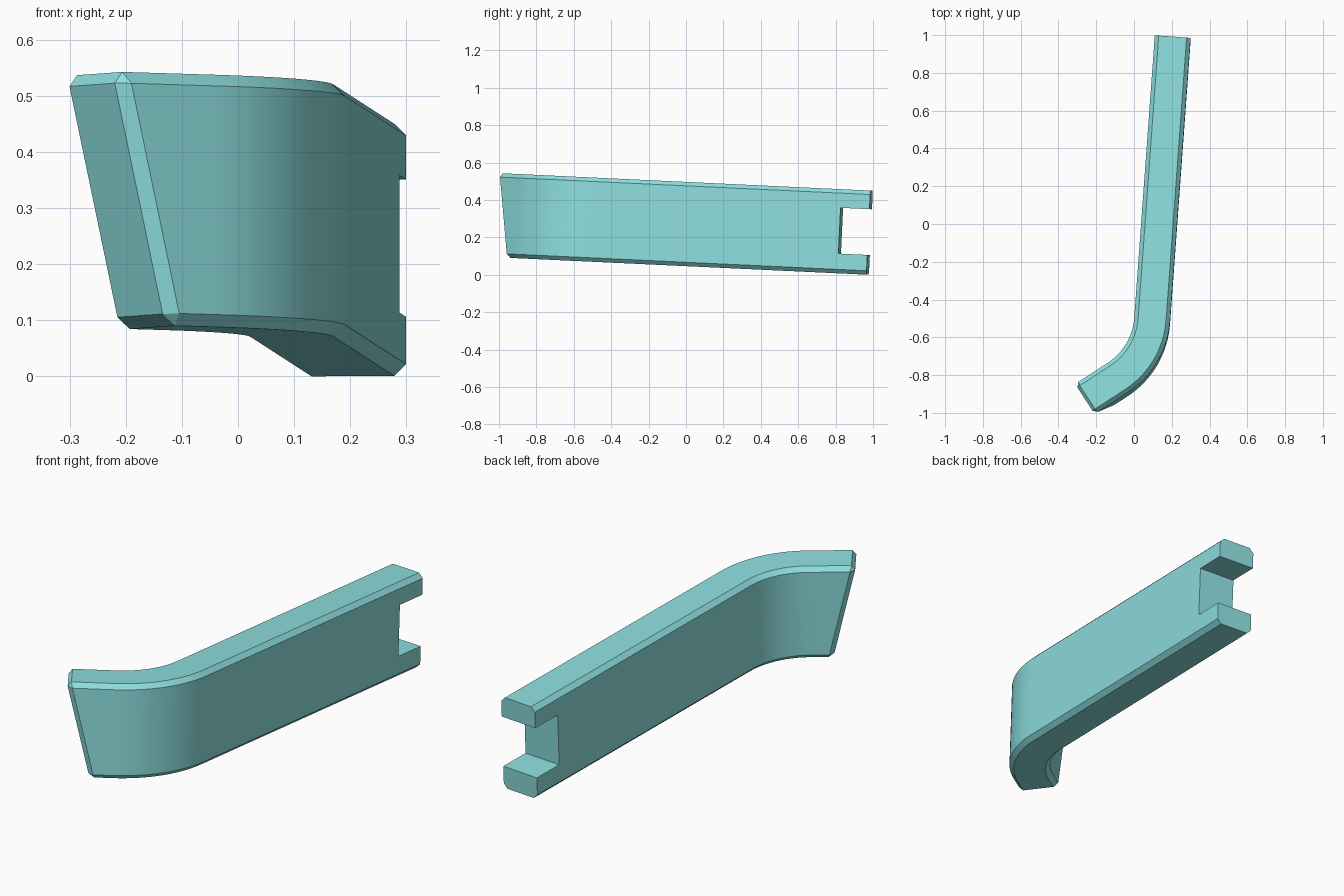
import bpy, bmesh
from math import atan2, tan, cos, sin, pi, radians
from mathutils import Vector, Matrix

if "Cube" in bpy.data.objects:
    bpy.data.objects.remove(bpy.data.objects["Cube"])

H, T, TILT, BEVEL, SEG = 0.45, 0.19, 0.047, 0.021, 16
LIFT = 0.046

# Inner edge of the bar in plan: back end, bend corner, front end
back = Vector((0.11, 0.979))
corner = Vector((-0.010, -0.672))
front = Vector((-0.316, -0.871))
d1 = (corner - back).normalized()
d2 = (front - corner).normalized()


def outward(d):
    return Vector((-d.y, d.x))


n1, n2 = outward(d1), outward(d2)
turn = d1.angle(d2)
radius = 0.31
centre = corner - d1 * radius * tan(turn / 2) - n1 * radius
a1, a2 = atan2(n1.y, n1.x), atan2(n2.y, n2.x)

# Stations along the bar: (inner point, outward normal)
stations = [(back, n1)]
for i in range(SEG + 1):
    a = a1 + (a2 - a1) * i / SEG
    n = Vector((cos(a), sin(a)))
    stations.append((centre + n * radius, n))
stations.append((front, n2))

# Bar body: sweep a rectangle, with the lower front end raked back
bm = bmesh.new()
rings = []
for i, (p, n) in enumerate(stations):
    rake = -d2 * 0.112 if i == len(stations) - 1 else Vector((0, 0))
    q = p + n * T
    rings.append([bm.verts.new((v.x, v.y, z)) for v, z in
                  ((p + rake, 0), (q + rake, 0), (q, H), (p, H))])
for r, s in zip(rings, rings[1:]):
    for k in range(4):
        bm.faces.new((r[k], r[(k + 1) % 4], s[(k + 1) % 4], s[k]))
bm.faces.new(rings[0])
bm.faces.new(rings[-1])
bmesh.ops.recalc_face_normals(bm, faces=bm.faces)

# Chamfer every sharp edge except around the back end
ends = set(rings[0])
sharp = [e for e in bm.edges if e.calc_face_angle() > radians(35)
         and not all(v in ends for v in e.verts)]
bmesh.ops.bevel(bm, geom=sharp, offset=BEVEL, offset_type='OFFSET',
                segments=1, profile=0.5, affect='EDGES')
bmesh.ops.recalc_face_normals(bm, faces=bm.faces)


def add_object(name, bm):
    me = bpy.data.meshes.new(name)
    bm.to_mesh(me)
    bm.free()
    ob = bpy.data.objects.new(name, me)
    bpy.context.collection.objects.link(ob)
    return ob


bar = add_object("bent_bar", bm)

# Notch through the back end
bm = bmesh.new()
mid = back + n1 * T / 2
bmesh.ops.create_cube(bm, size=1, matrix=Matrix.Translation((mid.x, mid.y, 0.228))
                      @ Matrix.Rotation(a1, 4, 'Z')
                      @ Matrix.Diagonal((0.6, 0.31, 0.245, 1)))
cutter = add_object("notch_cutter", bm)
cutter.hide_render = True
mod = bar.modifiers.new("notch", 'BOOLEAN')
mod.object, mod.operation, mod.solver = cutter, 'DIFFERENCE', 'EXACT'
bpy.context.view_layer.objects.active = bar
bar.select_set(True)
bpy.ops.object.modifier_apply(modifier=mod.name)
bpy.data.objects.remove(cutter)

# Tilt the bar so the bent end is higher
bar.data.transform(Matrix.Translation((0, 0, LIFT)) @ Matrix.Rotation(-TILT, 4, 'X'))
bpy.ops.object.shade_smooth_by_angle(angle=radians(20))

mat = bpy.data.materials.new("pale_teal")
mat.diffuse_color = (0.27, 0.74, 0.74, 1)
mat.use_nodes = True
mat.node_tree.nodes["Principled BSDF"].inputs["Base Color"].default_value = mat.diffuse_color
bar.data.materials.clear()
bar.data.materials.append(mat)
